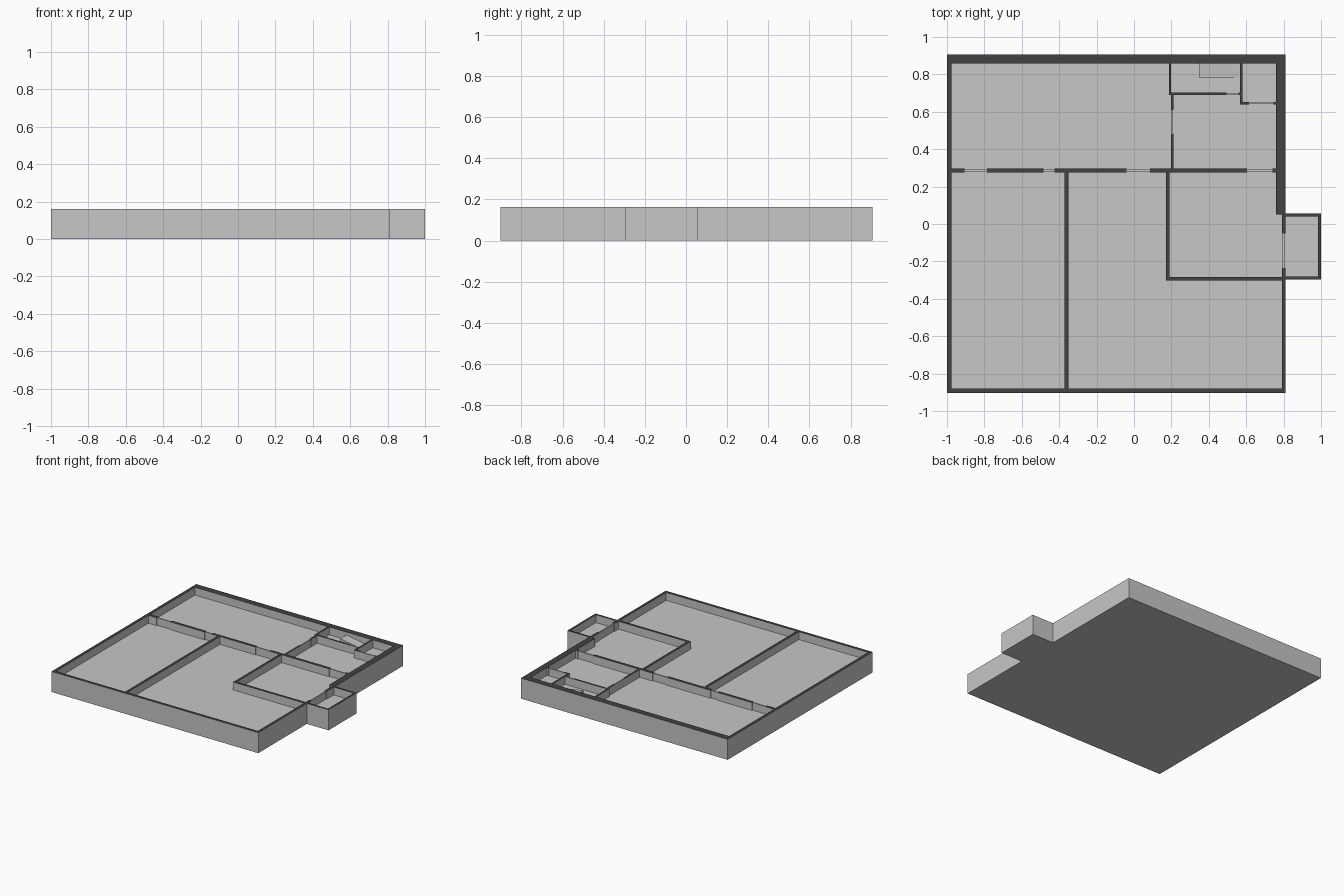
import bpy, bmesh

if "Cube" in bpy.data.objects:
    bpy.data.objects.remove(bpy.data.objects["Cube"])

TOP, FLOOR = 0.162, 0.10


def material(name, rgb):
    m = bpy.data.materials.new(name)
    m.diffuse_color = (*rgb, 1)
    m.use_nodes = True
    m.node_tree.nodes["Principled BSDF"].inputs["Base Color"].default_value = m.diffuse_color
    return m


GREY = material("plaster grey", (0.57, 0.57, 0.58))
DARK = material("dark wall cap", (0.06, 0.052, 0.056))


def block(name, x0, x1, y0, y1, z0, z1, cap=GREY):
    """Box whose upward faces carry the cap colour."""
    bm = bmesh.new()
    bmesh.ops.create_cube(bm, size=1)
    for v in bm.verts:
        v.co = (x1 if v.co.x > 0 else x0, y1 if v.co.y > 0 else y0, z1 if v.co.z > 0 else z0)
    bm.normal_update()
    for f in bm.faces:
        f.material_index = int(f.normal.z > 0.5)
    me = bpy.data.meshes.new(name)
    bm.to_mesh(me)
    bm.free()
    me.materials.append(GREY)
    me.materials.append(cap)
    ob = bpy.data.objects.new(name, me)
    bpy.context.collection.objects.link(ob)
    return ob


def wall(name, axis, a0, a1, b0, b1, doors=(), z0=FLOOR):
    """Wall running along axis from a0 to a1, b0..b1 thick, with thin doors in its gaps."""
    def put(n, s, e, t0, t1, zb, zt, cap):
        if axis == "x":
            block(n, s, e, t0, t1, zb, zt, cap)
        else:
            block(n, t0, t1, s, e, zb, zt, cap)
    start, mid = a0, (b0 + b1) / 2
    for d0, d1 in doors:
        put(name, start, d0, b0, b1, z0, TOP, DARK)
        put(name + "_door", d0, d1, mid - 0.005, mid + 0.005, FLOOR, TOP - 0.002, GREY)
        start = d1
    put(name, start, a1, b0, b1, z0, TOP, DARK)


# floor slabs
block("main_floor", -0.99, 0.80, -0.89, 0.90, 0, FLOOR)
block("porch_floor", 0.80, 0.99, -0.29, 0.047, 0, FLOOR)

# outer walls, standing from the ground
wall("back_wall", "x", -1, 0.81, 0.857, 0.907, z0=0)
wall("right_thick_wall", "y", 0.05, 0.857, 0.76, 0.81, z0=0)
wall("right_thin_wall", "y", -0.88, 0.05, 0.79, 0.81, [(-0.235, -0.05)], z0=0)
wall("left_wall", "y", -0.88, 0.857, -1, -0.977, z0=0)
wall("front_wall", "x", -1, 0.81, -0.903, -0.88, z0=0)

# porch walls
wall("porch_back_wall", "x", 0.81, 1, 0.04, 0.055, z0=0)
wall("porch_front_wall", "x", 0.81, 1, -0.297, -0.282, z0=0)
wall("porch_side_wall", "y", -0.282, 0.04, 0.985, 1, z0=0)

# main partitions
wall("middle_wall", "x", -0.977, 0.76, 0.275, 0.298,
     [(-0.905, -0.785), (-0.485, -0.425), (-0.04, 0.085), (0.605, 0.74)])
wall("left_room_wall", "y", -0.88, 0.275, -0.371, -0.351)
wall("hall_side_wall", "y", -0.283, 0.275, 0.17, 0.189)
wall("hall_front_wall", "x", 0.17, 0.79, -0.303, -0.283)

# small back rooms
wall("lobby_wall", "y", 0.298, 0.69, 0.197, 0.21, [(0.48, 0.61)])
wall("stair_side_wall", "y", 0.703, 0.857, 0.186, 0.199)
wall("stair_front_wall", "x", 0.186, 0.567, 0.69, 0.703, [(0.495, 0.56)])
wall("closet_side_wall", "y", 0.64, 0.857, 0.567, 0.58)
wall("closet_front_wall", "x", 0.58, 0.76, 0.64, 0.652, [(0.615, 0.745)])

# low stair ramp falling towards the right
ramp = block("stair_ramp", 0.35, 0.565, 0.78, 0.857, FLOOR, 0.14)
for v in ramp.data.vertices:
    if v.co.x > 0.5 and v.co.z > 0.12:
        v.co.z = FLOOR + 0.002
